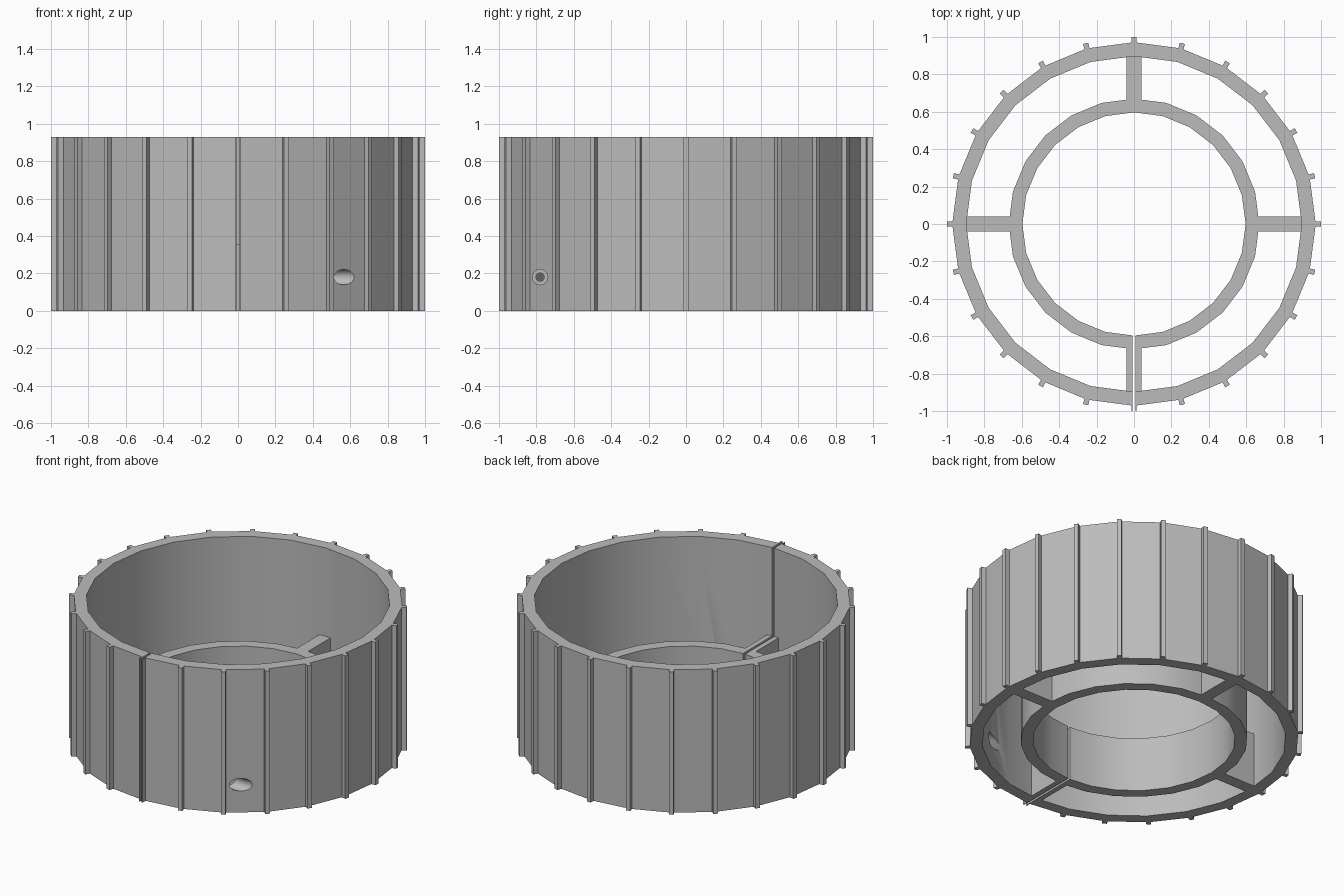
import bpy, bmesh
from math import pi, sin, cos, radians
from mathutils import Matrix

cube = bpy.data.objects.get("Cube")
if cube:
    bpy.data.objects.remove(cube)

SIDES = 24
HEIGHT, HUB_HEIGHT = 0.93, 0.355
SLIT = 0.014

grey = bpy.data.materials.new("plain grey")
grey.use_nodes = True
grey.diffuse_color = (0.5, 0.5, 0.5, 1)
grey.node_tree.nodes["Principled BSDF"].inputs["Base Color"].default_value = (0.5, 0.5, 0.5, 1)


def make_object(name, bm):
    bmesh.ops.recalc_face_normals(bm, faces=bm.faces)
    mesh = bpy.data.meshes.new(name)
    bm.to_mesh(mesh)
    bm.free()
    mesh.materials.append(grey)
    obj = bpy.data.objects.new(name, mesh)
    bpy.context.collection.objects.link(obj)
    return obj


def ring(name, outer, inner, height):
    """Polygonal tube with corners on the axes."""
    bm = bmesh.new()
    loops = []
    for r, z in ((outer, 0), (outer, height), (inner, height), (inner, 0)):
        loops.append([bm.verts.new((r * cos(2 * pi * i / SIDES), r * sin(2 * pi * i / SIDES), z))
                      for i in range(SIDES)])
    for k in range(4):
        a, b = loops[k], loops[(k + 1) % 4]
        for i in range(SIDES):
            j = (i + 1) % SIDES
            bm.faces.new((a[i], a[j], b[j], b[i]))
    return make_object(name, bm)


def radial_bars(name, count, start, end, width, height):
    """Boxes repeated around the z axis."""
    bm = bmesh.new()
    for i in range(count):
        m = (Matrix.Rotation(2 * pi * i / count, 4, 'Z')
             @ Matrix.Translation(((start + end) / 2, 0, height / 2))
             @ Matrix.Diagonal((end - start, width, height, 1)))
        bmesh.ops.create_cube(bm, size=1, matrix=m)
    return make_object(name, bm)


def bore(name, radius, x0, x1):
    """Cylinder cutter along x for the clamp screw."""
    bm = bmesh.new()
    m = Matrix.Translation(((x0 + x1) / 2, -0.78, 0.18)) @ Matrix.Rotation(pi / 2, 4, 'Y')
    bmesh.ops.create_cone(bm, cap_ends=True, segments=32, radius1=radius, radius2=radius,
                          depth=x1 - x0, matrix=m)
    return make_object(name, bm)


def apply_boolean(obj, tool, operation):
    mod = obj.modifiers.new(operation.lower(), 'BOOLEAN')
    mod.operation, mod.object, mod.solver = operation, tool, 'EXACT'
    bpy.ops.object.select_all(action='DESELECT')
    bpy.context.view_layer.objects.active = obj
    obj.select_set(True)
    bpy.ops.object.modifier_apply(modifier=mod.name)


# Outer wall with grip ribs at its corners
outer_wall = ring("outer_wall", 0.972, 0.897, HEIGHT)
ribs = radial_bars("ribs", SIDES, 0.94, 1.0, 0.028, HEIGHT)
apply_boolean(outer_wall, ribs, 'UNION')

# Low inner hub with four spokes reaching the wall
inner_hub = ring("inner_hub", 0.67, 0.597, HUB_HEIGHT)
spokes = radial_bars("spokes", 4, 0.63, 0.9, 0.08, HUB_HEIGHT)
apply_boolean(inner_hub, spokes, 'UNION')

# Clamp slit at the front, screw access hole and screw bore
bm = bmesh.new()
bmesh.ops.create_cube(bm, size=1, matrix=Matrix.Translation((0, -0.8, 0.5))
                      @ Matrix.Diagonal((SLIT, 0.8, 2, 1)))
slit = make_object("slit_cutter", bm)
access_hole = bore("access_hole_cutter", 0.041, 0.3, 0.8)
screw_bore = bore("screw_bore_cutter", 0.022, -0.1, 0.1)
apply_boolean(outer_wall, slit, 'DIFFERENCE')
apply_boolean(outer_wall, access_hole, 'DIFFERENCE')
apply_boolean(inner_hub, slit, 'DIFFERENCE')
apply_boolean(inner_hub, screw_bore, 'DIFFERENCE')

for helper in (ribs, spokes, slit, access_hole, screw_bore):
    bpy.data.objects.remove(helper)

# Smooth round walls, crisp corners
for obj in (outer_wall, inner_hub):
    bpy.ops.object.select_all(action='DESELECT')
    bpy.context.view_layer.objects.active = obj
    obj.select_set(True)
    bpy.ops.object.shade_smooth_by_angle(angle=radians(30))
